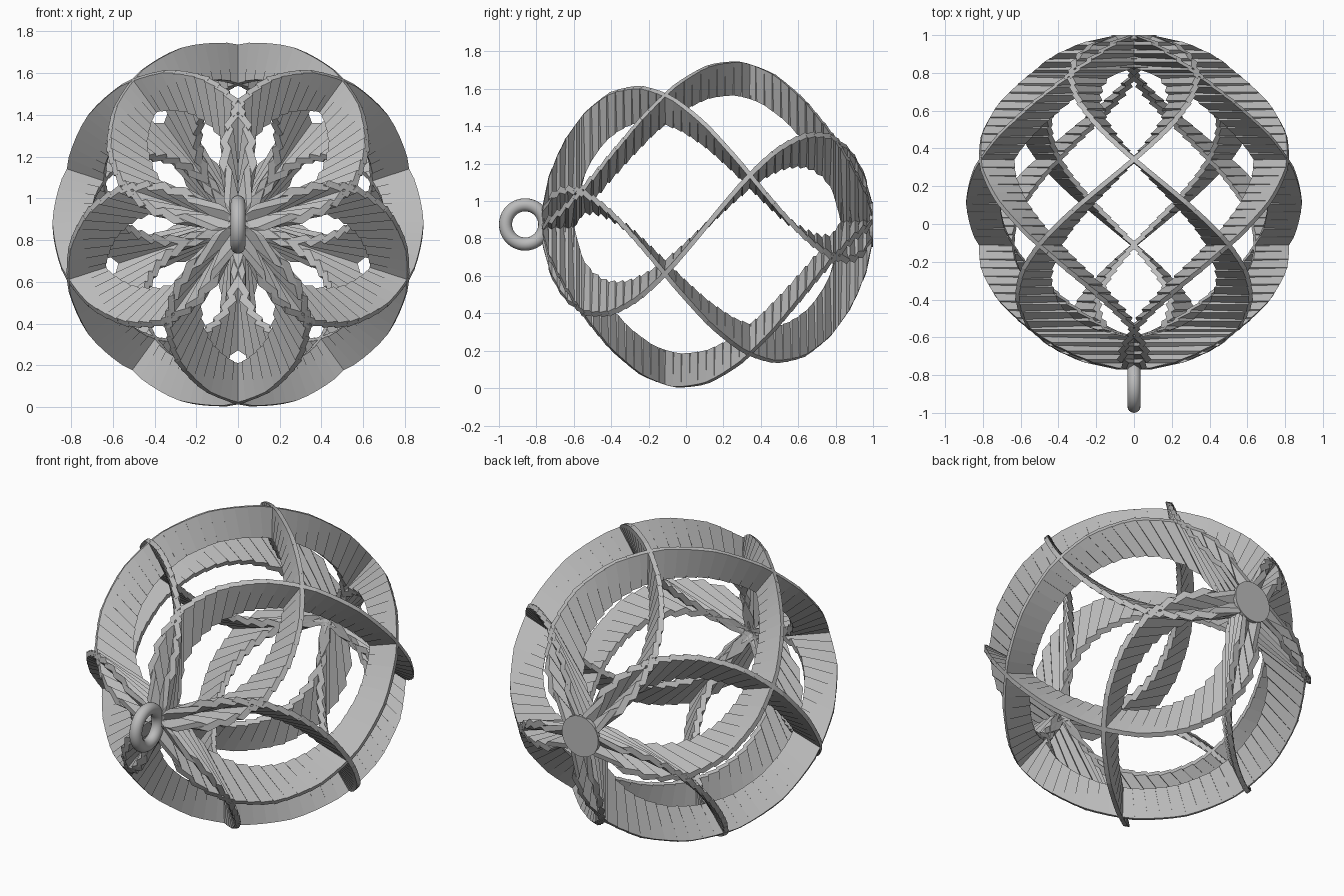
import bpy, bmesh, math
from mathutils import Matrix, Vector

if "Cube" in bpy.data.objects:
    bpy.data.objects.remove(bpy.data.objects["Cube"])

R_OUT, R_IN = 0.89, 0.712          # shell radii
MID_Y, MID_Z = 0.115, 0.875        # ball centre
HALF = R_OUT * math.cos(math.radians(6))
TWIST = math.radians(140) / (2 * HALF)
SLICES, THICK = 40, 0.025

grey = bpy.data.materials.new("plain grey")
grey.use_nodes = True
colour = (0.5, 0.5, 0.5, 1)
grey.diffuse_color = colour
grey.node_tree.nodes["Principled BSDF"].inputs["Base Color"].default_value = colour


def shell_radius(radius, y):
    """Radius at y of a ball made of flat rings 12 degrees apart."""
    rings = [math.radians(6 + 12 * i) for i in range(15)]
    for a, b in zip(rings, rings[1:]):
        ya, yb = radius * math.cos(a), radius * math.cos(b)
        if yb - 1e-6 <= y <= ya + 1e-6:
            f = (ya - y) / (ya - yb)
            return radius * (math.sin(a) * (1 - f) + math.sin(b) * f)
    return 0.0


def make_rib_mesh(name, direction):
    """A spiral fin of short tilted slabs, trimmed between two shells."""
    bm = bmesh.new()
    step = 2 * HALF / SLICES
    tilt = math.atan(TWIST * R_OUT)
    half_len = 0.52 * step / math.cos(tilt)
    for i in range(SLICES):
        y0 = -HALF + (i + 0.5) * step
        angle = math.radians(72) + TWIST * y0
        radial = Vector((math.cos(angle), 0, math.sin(angle)))
        side = Vector((-math.sin(angle), 0, math.cos(angle)))
        loops = []
        for radius in (R_IN, R_OUT):
            loop = []
            for s, n in ((-1, -1), (1, -1), (1, 1), (-1, 1)):
                s, n = s * half_len, n * THICK / 2
                y = y0 + s * math.cos(tilt) - n * math.sin(tilt)
                y = max(-HALF, min(HALF, y))
                d = s * math.sin(tilt) + n * math.cos(tilt)
                r = math.sqrt(max(shell_radius(radius, y) ** 2 - d * d, 0))
                p = radial * r + side * d + Vector((0, y, 0))
                p.x *= direction
                loop.append(bm.verts.new(p))
            loops.append(loop)
        inner, outer = loops
        bm.faces.new(inner)
        bm.faces.new(outer)
        for j in range(4):
            k = (j + 1) % 4
            bm.faces.new((inner[j], inner[k], outer[k], outer[j]))
    bmesh.ops.recalc_face_normals(bm, faces=bm.faces)
    mesh = bpy.data.meshes.new(name)
    bm.to_mesh(mesh)
    bm.free()
    mesh.materials.append(grey)
    return mesh


# Five ribs twisting each way
for label, direction in (("left_spiral_rib", 1), ("right_spiral_rib", -1)):
    rib_mesh = make_rib_mesh(label, direction)
    for i in range(5):
        rib = bpy.data.objects.new(f"{label}_{i + 1}", rib_mesh)
        rib.matrix_world = (Matrix.Translation((0, MID_Y, MID_Z))
                            @ Matrix.Rotation(math.tau * i / 5, 4, "Y"))
        bpy.context.collection.objects.link(rib)

# Flat disc where the ribs meet at the back
bpy.ops.mesh.primitive_cylinder_add(vertices=30, radius=0.12, depth=0.02,
                                    location=(0, MID_Y + HALF - 0.01, MID_Z),
                                    rotation=(math.pi / 2, 0, 0))
disc = bpy.context.object
disc.name = "back_disc"
disc.data.materials.append(grey)

# Hanging ring at the front
bpy.ops.mesh.primitive_torus_add(major_segments=40, minor_segments=16,
                                 major_radius=0.105, minor_radius=0.035,
                                 location=(0, -0.86, MID_Z),
                                 rotation=(0, math.pi / 2, 0))
ring = bpy.context.object
ring.name = "hanging_ring"
ring.data.materials.append(grey)
bpy.ops.object.shade_smooth_by_angle()
